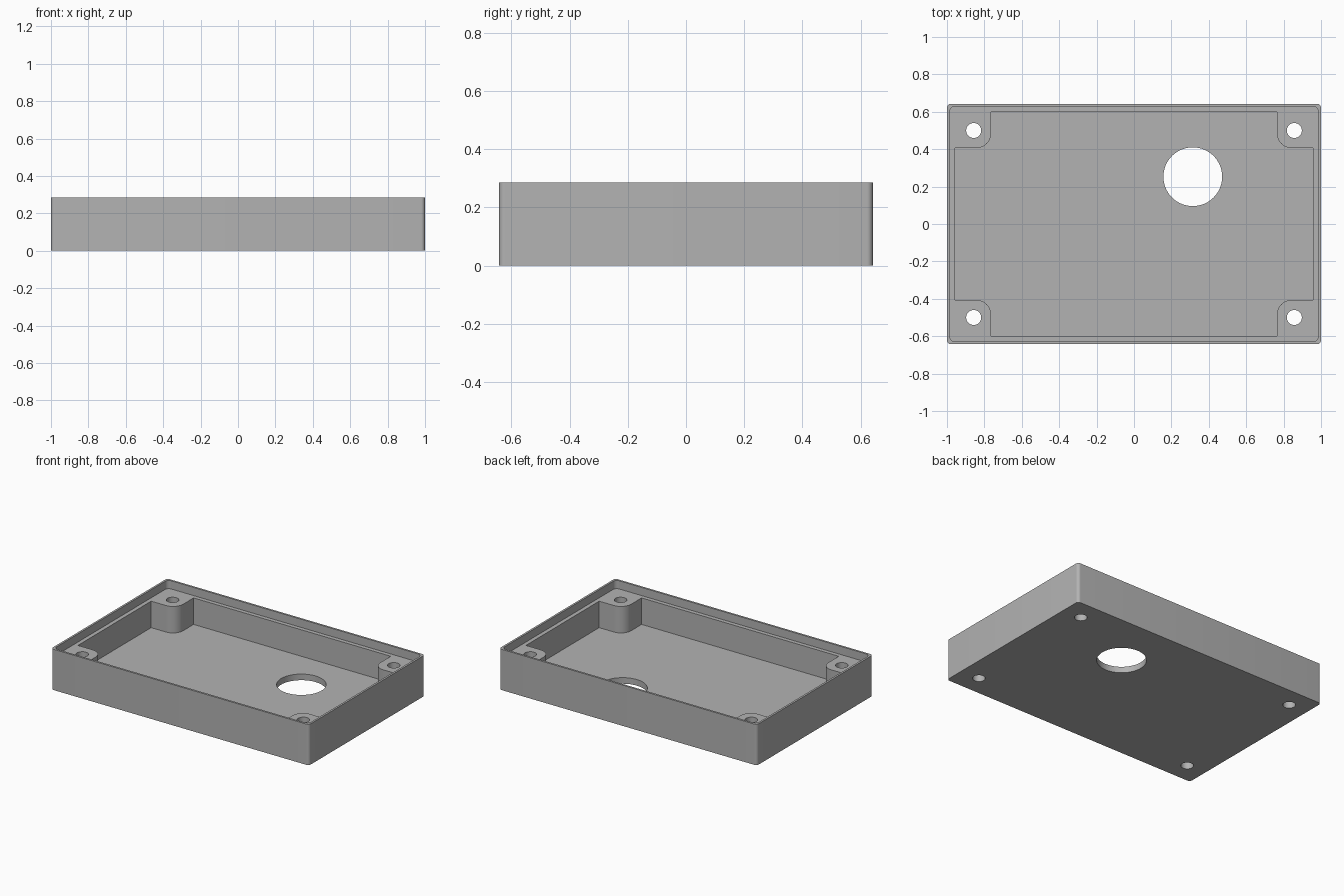
import bpy, bmesh, math

cube = bpy.data.objects.get("Cube")
if cube:
    bpy.data.objects.remove(cube, do_unlink=True)

MM = 1 / 70                      # model units per millimetre
HEIGHT, FLOOR, LEDGE = 20 * MM, 3 * MM, 16 * MM


def arc(cx, cy, r, start, end, steps):
    return [(cx + r * math.cos(math.radians(start + (end - start) * i / steps)),
             cy + r * math.sin(math.radians(start + (end - start) * i / steps)))
            for i in range(steps + 1)]


def rounded_rect(hx, hy, r):
    pts = []
    for quarter, (sx, sy) in enumerate([(1, 1), (-1, 1), (-1, -1), (1, -1)]):
        pts += arc(sx * (hx - r), sy * (hy - r), r, quarter * 90, quarter * 90 + 90, 8)
    return pts


def pocket_outline(hx, hy, bx, by, r):
    # Rectangle with a rounded corner post left standing in each corner
    post = [(hx, by)] + arc(bx + r, by + r, r, 270, 180, 12) + [(bx, hy)]
    pts = []
    for sx, sy in [(1, 1), (-1, 1), (-1, -1), (1, -1)]:
        corner = [(sx * x, sy * y) for x, y in post]
        pts += corner if sx * sy > 0 else corner[::-1]
    return pts


def circle(cx, cy, r):
    return arc(cx, cy, r, 0, 360, 64)[:-1]


def prism(name, outline, z0, z1):
    bm = bmesh.new()
    base = bm.faces.new([bm.verts.new((x, y, z0)) for x, y in outline])
    top = bmesh.ops.extrude_face_region(bm, geom=[base])["geom"]
    bmesh.ops.translate(bm, vec=(0, 0, z1 - z0),
                        verts=[v for v in top if isinstance(v, bmesh.types.BMVert)])
    bmesh.ops.recalc_face_normals(bm, faces=bm.faces)
    mesh = bpy.data.meshes.new(name)
    bm.to_mesh(mesh)
    bm.free()
    obj = bpy.data.objects.new(name, mesh)
    bpy.context.collection.objects.link(obj)
    return obj


# Outer shell
case = prism("enclosure_base", rounded_rect(70 * MM, 45 * MM, 1.5 * MM), 0, HEIGHT)

# Lid recess, main pocket, cable opening and screw holes
cutters = [
    prism("lid_recess_cutter", rounded_rect(69 * MM, 44 * MM, 2 * MM), LEDGE, HEIGHT + 0.1),
    prism("pocket_cutter", pocket_outline(67 * MM, 42 * MM, 53.5 * MM, 28.4 * MM, 5.5 * MM),
          FLOOR, HEIGHT + 0.05),
    prism("cable_opening_cutter", circle(22 * MM, 17.7 * MM, 11 * MM), -0.1, HEIGHT + 0.15),
]
for sx in (-1, 1):
    for sy in (-1, 1):
        cutters.append(prism("screw_hole_cutter", circle(sx * 60 * MM, sy * 35 * MM, 2.8 * MM),
                             -0.1, HEIGHT + 0.15))

bpy.context.view_layer.objects.active = case
for cutter in cutters:
    cutter.hide_render = True
    mod = case.modifiers.new(cutter.name, "BOOLEAN")
    mod.operation, mod.solver, mod.object = "DIFFERENCE", "EXACT", cutter
    bpy.ops.object.modifier_apply(modifier=mod.name)
    bpy.data.objects.remove(cutter, do_unlink=True)

# Plain grey plastic
grey = bpy.data.materials.new("grey_plastic")
grey.use_nodes = True
colour = (0.45, 0.45, 0.45, 1)
grey.diffuse_color = colour
grey.node_tree.nodes["Principled BSDF"].inputs["Base Color"].default_value = colour
case.data.materials.clear()
case.data.materials.append(grey)

bpy.ops.object.select_all(action="DESELECT")
case.select_set(True)
bpy.ops.object.shade_smooth_by_angle(angle=math.radians(30))
